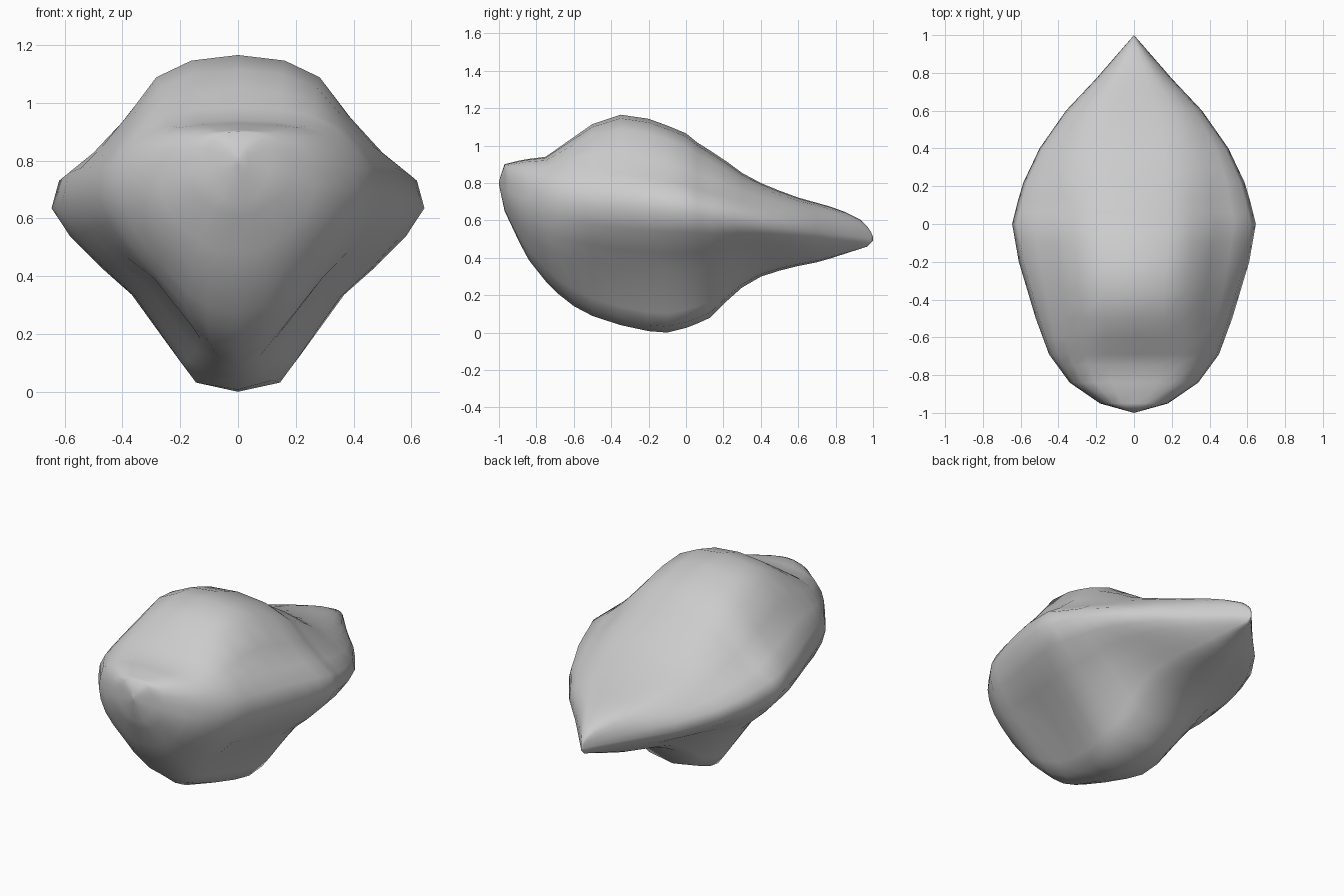
import bpy, bmesh

if "Cube" in bpy.data.objects:
    bpy.data.objects.remove(bpy.data.objects["Cube"])

# Profiles along y (front -1 to back 1): silhouette heights and half width
TOP = [(-1, .81), (-.97, .9), (-.87, .925), (-.75, .94), (-.65, 1.01), (-.5, 1.115),
       (-.35, 1.165), (-.18, 1.14), (0, 1.065), (.08, 1.0), (.18, .945), (.26, .88),
       (.35, .82), (.57, .73), (.82, .66), (.94, .60), (.985, .55), (1, .51)]
BOTTOM = [(-1, .79), (-.97, .65), (-.89, .48), (-.82, .35), (-.7, .22), (-.56, .11),
          (-.39, .05), (-.23, .01), (-.1, 0), (.02, .03), (.13, .08), (.22, .17),
          (.31, .25), (.42, .31), (.57, .35), (.72, .38), (.97, .46), (1, .49)]
WIDTH = [(-1, 0), (-.95, .18), (-.84, .34), (-.69, .45), (-.5, .52), (-.2, .61),
         (0, .645), (.2, .595), (.4, .5), (.6, .36), (.77, .2), (1, 0)]
RIDGE = [(-1, .8), (-.9, .72), (-.5, .67), (0, .635), (.5, .56), (1, .5)]

# Half cross-sections: fraction of half width / of height, per point from top to bottom
U_MID, V_MID = (0, .28, .49, .66, .82, .96, 1), (1, .96, .84, .57, .36, .22, 0)
U_END, V_END = (0, .35, .6, .8, .93, .98, 1), (1, .98, .93, .8, .55, .3, 0)
UL_MID, VL_MID = (.9, .73, .57, .33, .25, 0), (.16, .34, .49, .84, .95, 1)
UL_KEEL = (.9, .73, .52, .22, .12, 0)
UL_END, VL_END = (.98, .9, .75, .5, .28, 0), (.2, .42, .62, .84, .95, 1)

# How far each section blends to the rounded end shape, and to the narrow keel
ROUND_TOP = [(-1, 1), (-.8, 1), (-.45, .15), (-.2, 0), (.1, 0), (.6, .7), (1, .9)]
ROUND_LOW = [(-1, 1), (-.8, .8), (-.5, .1), (-.2, 0), (.1, 0), (.6, .5), (1, .8)]
KEEL = [(-1, 0), (-.8, .3), (-.5, 1), (-.3, .7), (-.05, 0), (1, 0)]


def at(curve, y):
    for (a, p), (b, q) in zip(curve, curve[1:]):
        if y <= b:
            return p + (q - p) * (y - a) / (b - a)
    return curve[-1][1]


def mix(a, b, k):
    return [p + (q - p) * k for p, q in zip(a, b)]


def ring(y):
    t, b, w, r, kt, kl, kk = (at(c, y) for c in
                              (TOP, BOTTOM, WIDTH, RIDGE, ROUND_TOP, ROUND_LOW, KEEL))
    upper = zip(mix(U_MID, U_END, kt), mix(V_MID, V_END, kt))
    lower = zip(mix(mix(UL_MID, UL_KEEL, kk), UL_END, kl), mix(VL_MID, VL_END, kl))
    half = [(u * w, y, r + v * (t - r)) for u, v in upper]
    half += [(u * w, y, r - v * (r - b)) for u, v in lower]
    return half + [(-x, yy, z) for x, yy, z in half[-2:0:-1]]


# Lofted body shell
stations = [-1, -.99, -.97, -.95, -.89, -.84, -.75, -.69, -.6, -.5, -.35, -.2, -.1, 0, .06,
            .13, .22, .3, .4, .5, .6, .7, .77, .85, .93, .97, .99, 1]
bm = bmesh.new()
rings = [[bm.verts.new(p) for p in ring(y)] for y in stations]
for a, b in zip(rings, rings[1:]):
    n = len(a)
    for i in range(n):
        j = (i + 1) % n
        bm.faces.new((a[i], a[j], b[j], b[i]))
bm.faces.new(rings[0])
bm.faces.new(rings[-1])
bmesh.ops.remove_doubles(bm, verts=bm.verts, dist=.0005)
bmesh.ops.dissolve_degenerate(bm, dist=.0005, edges=bm.edges)
bmesh.ops.recalc_face_normals(bm, faces=bm.faces)
for f in bm.faces:
    f.smooth = True
mesh = bpy.data.meshes.new("body")
bm.to_mesh(mesh)
bm.free()
body = bpy.data.objects.new("body", mesh)
bpy.context.collection.objects.link(body)
